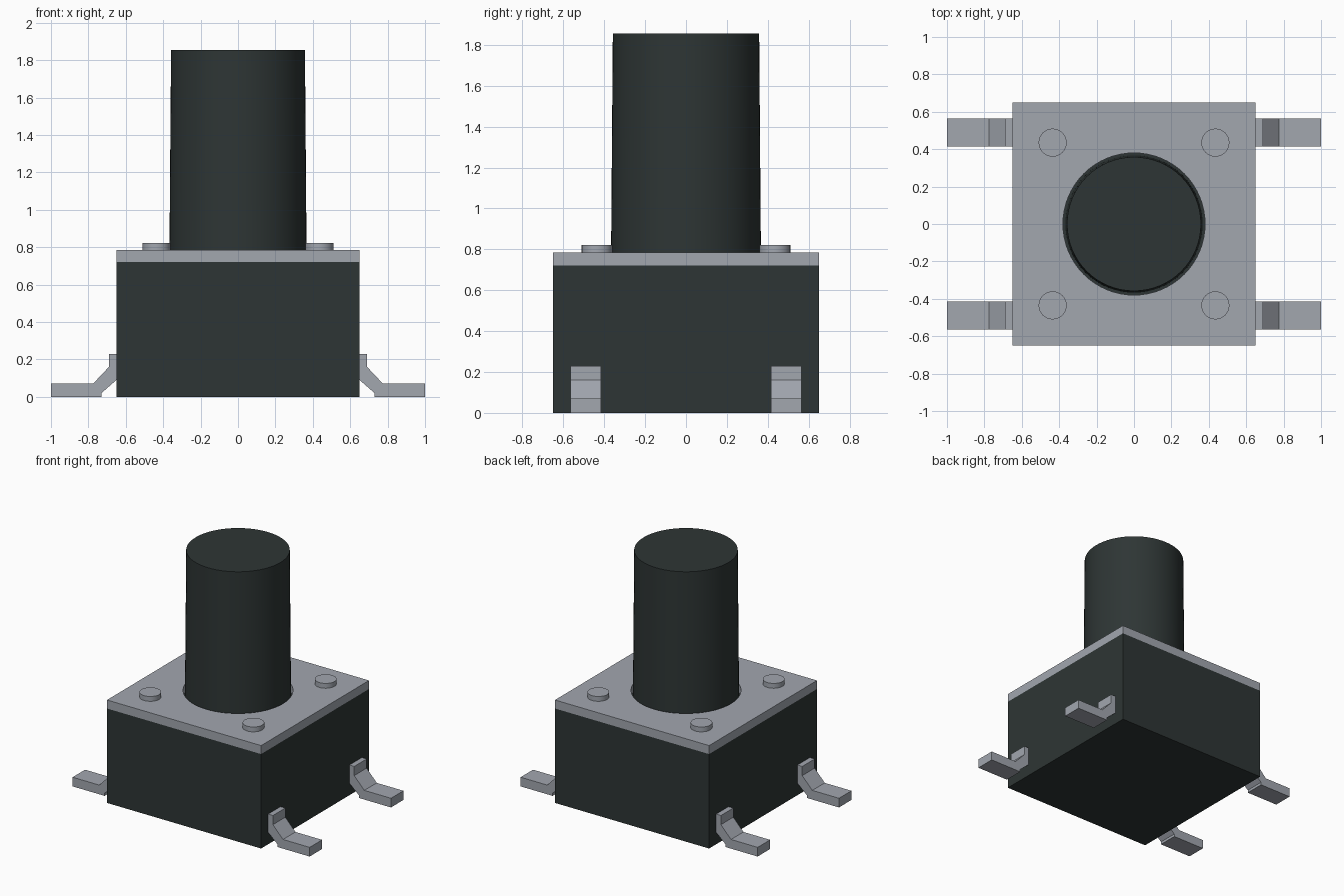
import bpy
import bmesh
from math import radians

if "Cube" in bpy.data.objects:
    bpy.data.objects.remove(bpy.data.objects["Cube"], do_unlink=True)


def material(name, colour):
    mat = bpy.data.materials.new(name)
    mat.use_nodes = True
    mat.diffuse_color = colour
    mat.node_tree.nodes["Principled BSDF"].inputs["Base Color"].default_value = colour
    return mat


black = material("black plastic", (0.027, 0.036, 0.035, 1))
steel = material("grey metal", (0.36, 0.385, 0.43, 1))


def finish(obj, name, mat, smooth=False):
    obj.name = name
    obj.data.materials.append(mat)
    if smooth:
        bpy.ops.object.shade_smooth_by_angle(angle=radians(30))
    return obj


def box(name, half, z0, z1, mat):
    bpy.ops.mesh.primitive_cube_add(size=1, location=(0, 0, (z0 + z1) / 2))
    obj = bpy.context.object
    obj.scale = (half * 2, half * 2, z1 - z0)
    bpy.ops.object.transform_apply(location=False, rotation=False, scale=True)
    return finish(obj, name, mat)


def post(name, r0, r1, z0, z1, mat, x=0, y=0, sides=64):
    bpy.ops.mesh.primitive_cone_add(vertices=sides, radius1=r0, radius2=r1,
                                    depth=z1 - z0, location=(x, y, (z0 + z1) / 2))
    return finish(bpy.context.object, name, mat, True)


def lead(name, side, y0, y1):
    # Bent strip: a side profile extruded across its width
    profile = [(0.65, 0.23), (0.65, 0.09), (0.73, 0.02), (0.73, 0),
               (1, 0), (1, 0.07), (0.775, 0.07), (0.69, 0.16), (0.69, 0.23)]
    bm = bmesh.new()
    face = bm.faces.new([bm.verts.new((side * x, y0, z)) for x, z in profile])
    extruded = bmesh.ops.extrude_face_region(bm, geom=[face])
    moved = [v for v in extruded["geom"] if isinstance(v, bmesh.types.BMVert)]
    bmesh.ops.translate(bm, verts=moved, vec=(0, y1 - y0, 0))
    bmesh.ops.recalc_face_normals(bm, faces=bm.faces)
    mesh = bpy.data.meshes.new(name)
    bm.to_mesh(mesh)
    bm.free()
    obj = bpy.data.objects.new(name, mesh)
    bpy.context.collection.objects.link(obj)
    return finish(obj, name, steel)


# Housing and the metal cover with a round opening for the button
box("housing", 0.65, 0, 0.72, black)
cover = box("cover_plate", 0.65, 0.72, 0.785, steel)
cutter = post("cover_hole_cutter", 0.38, 0.38, 0.6, 0.9, steel)
cutter.hide_render = True
hole = cover.modifiers.new("button_hole", "BOOLEAN")
hole.operation = "DIFFERENCE"
hole.solver = "EXACT"
hole.object = cutter
bpy.context.view_layer.objects.active = cover
bpy.ops.object.modifier_apply(modifier=hole.name)
bpy.data.objects.remove(cutter, do_unlink=True)

# Slightly tapered push button
post("button", 0.367, 0.358, 0.72, 1.855, black)

# Four rivets on the cover and four leads at the sides
for side, side_name in ((-1, "right"), (1, "left")):
    for end, end_name in ((-1, "front"), (1, "back")):
        tag = f"{end_name}_{side_name}"
        post(f"rivet_{tag}", 0.075, 0.075, 0.78, 0.822, steel,
             side * 0.435, end * 0.435, 32)
        near, far = sorted((end * 0.415, end * 0.565))
        lead(f"lead_{tag}", side, near, far)
